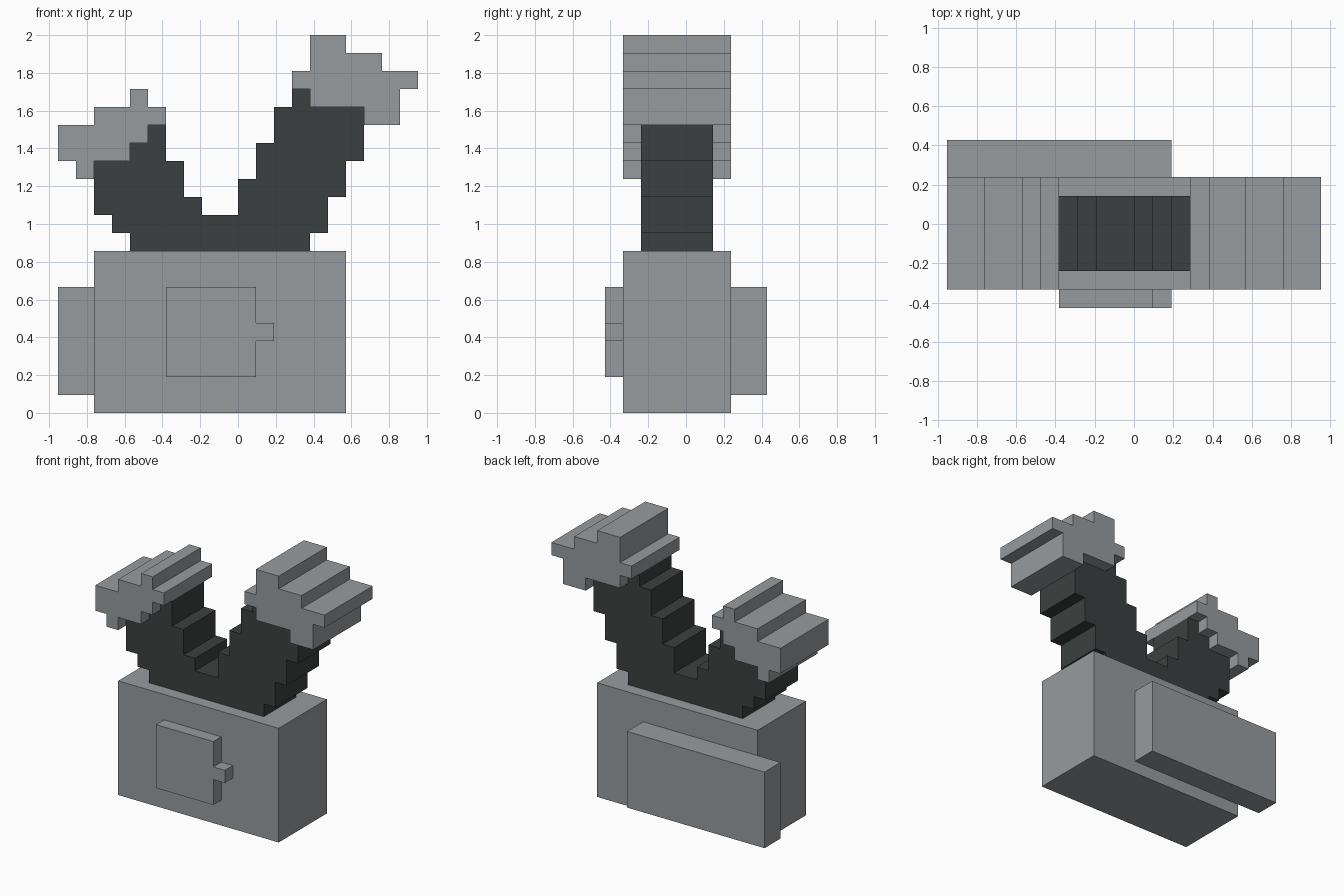
import bpy
import bmesh

if "Cube" in bpy.data.objects:
    bpy.data.objects.remove(bpy.data.objects["Cube"])

U = 2 / 21  # the model sits on a grid of 21 units in height


def material(name, rgb):
    m = bpy.data.materials.new(name)
    m.diffuse_color = (*rgb, 1)
    m.use_nodes = True
    m.node_tree.nodes["Principled BSDF"].inputs["Base Color"].default_value = m.diffuse_color
    return m


GREY = material("stone grey", (0.305, 0.33, 0.345))
DARK = material("dark charcoal", (0.044, 0.051, 0.050))


def extrude_profile(name, pts, y0, y1, mat):
    """Extrude an (x, z) outline, in grid units, from y0 to y1."""
    bm = bmesh.new()
    face = bm.faces.new([bm.verts.new((x * U, y0 * U, z * U)) for x, z in pts])
    out = bmesh.ops.extrude_face_region(bm, geom=[face])
    verts = [v for v in out["geom"] if isinstance(v, bmesh.types.BMVert)]
    bmesh.ops.translate(bm, verts=verts, vec=(0, (y1 - y0) * U, 0))
    bmesh.ops.recalc_face_normals(bm, faces=bm.faces)
    mesh = bpy.data.meshes.new(name)
    bm.to_mesh(mesh)
    bm.free()
    mesh.materials.append(mat)
    ob = bpy.data.objects.new(name, mesh)
    bpy.context.collection.objects.link(ob)
    return ob


def rect(x0, x1, z0, z1):
    return [(x0, z0), (x1, z0), (x1, z1), (x0, z1)]


def staircase(start, moves):
    """Outline from alternating x and z steps, starting with x."""
    x, z = start
    pts = [start]
    for i, d in enumerate(moves):
        if i % 2 == 0:
            x += d
        else:
            z += d
        pts.append((x, z))
    return pts


# Main body, back panel and front plate with its latch
extrude_profile("body", rect(-8, 6, 0, 9), -3.5, 2.5, GREY)
extrude_profile("back_panel", rect(-10, 2, 1, 7), 2.5, 4.5, GREY)
extrude_profile("front_plate",
                [(-4, 2), (1, 2), (1, 4), (2, 4), (2, 5), (1, 5), (1, 7), (-4, 7)],
                -4.5, -3.5, GREY)

# Dark forked arms, stepping outwards from the body
arms = staircase((-6, 9), [10, 1, 1, 2, 1, 2, 1, 3, -3, 1, -1, -1, -1, -2, -1, -2,
                           -1, -2, -2, 1, -1, 2, -1, 2, -1, -1, -1, -1, -2, -3,
                           1, -1, 1])
extrude_profile("forked_arms", arms, -2.5, 1.5, DARK)

# Stepped heads at the arm tips
left = staircase((-10, 14), [1, -1, 1, 1, 2, 1, 1, 1, 1, 1, -1, 1, -1, -1, -2, -1, -2])
extrude_profile("left_head", left, -3.5, 2.5, GREY)
right = staircase((3, 18), [1, -1, 3, -1, 2, 2, 1, 1, -2, 1, -2, 1, -2, -2, -1])
extrude_profile("right_head", right, -3.5, 2.5, GREY)
